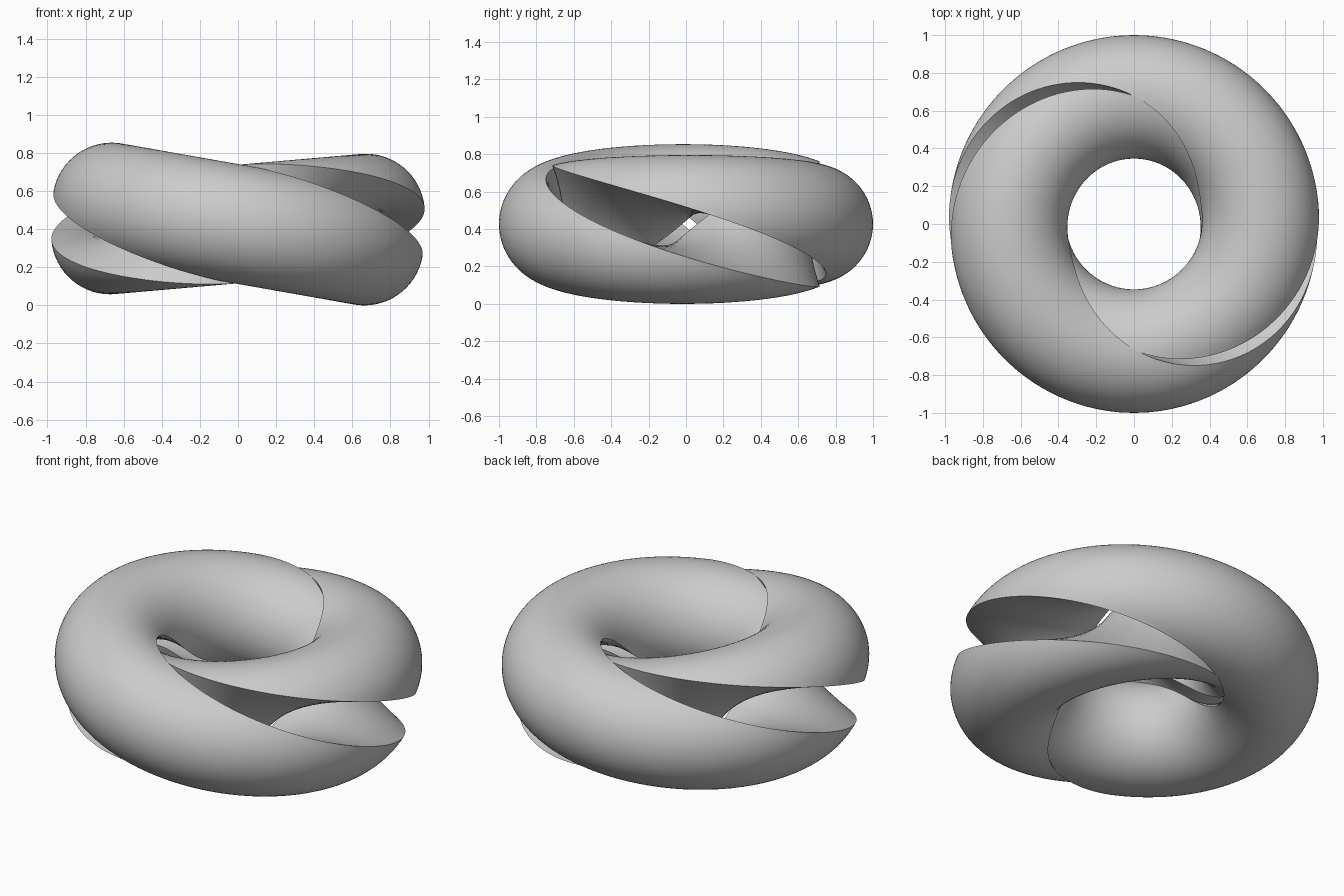
import bpy, math
from mathutils import Matrix, Vector

if "Cube" in bpy.data.objects:
    bpy.data.objects.remove(bpy.data.objects["Cube"])

RING, TUBE = 0.673, 0.310      # core radius and tube radius
TURNS, ARC, CHORD = 144, 32, 10
MID_Z = TUBE + RING * math.sin(math.radians(10))

grey = bpy.data.materials.new("plain grey")
grey.diffuse_color = (0.6, 0.6, 0.6, 1)
grey.use_nodes = True
grey.node_tree.nodes["Principled BSDF"].inputs["Base Color"].default_value = grey.diffuse_color

# half-disc profile: a half circle closed by a straight chord
profile = [(TUBE * math.cos(math.pi * (i / ARC - 0.5)),
            TUBE * math.sin(math.pi * (i / ARC - 0.5))) for i in range(ARC + 1)]
profile += [(0.0, TUBE * (1 - 2 * i / CHORD)) for i in range(1, CHORD)]


def linked_half(name, phase, tilt, shift):
    """Half-disc swept round the ring while it makes one full twist."""
    n = len(profile)
    place = (Matrix.Translation((0, shift, MID_Z))
             @ Matrix.Rotation(math.radians(tilt), 4, 'Y'))
    verts, faces = [], []
    for j in range(TURNS):
        phi = 2 * math.pi * j / TURNS
        psi = phase - phi
        c, s = math.cos(psi), math.sin(psi)
        for u, v in profile:
            rad = RING + u * c - v * s
            verts.append(place @ Vector((rad * math.cos(phi), rad * math.sin(phi),
                                         u * s + v * c)))
        k = (j + 1) % TURNS
        for i in range(n):
            m = (i + 1) % n
            faces.append((j * n + i, k * n + i, k * n + m, j * n + m))
    mesh = bpy.data.meshes.new(name)
    mesh.from_pydata(verts, [], faces)
    mesh.materials.append(grey)
    obj = bpy.data.objects.new(name, mesh)
    bpy.context.collection.objects.link(obj)
    # smooth tube, crisp cut edges
    bpy.ops.object.select_all(action='DESELECT')
    obj.select_set(True)
    bpy.context.view_layer.objects.active = obj
    bpy.ops.object.mode_set(mode='EDIT')
    bpy.ops.mesh.select_all(action='SELECT')
    bpy.ops.mesh.normals_make_consistent(inside=False)
    bpy.ops.object.mode_set(mode='OBJECT')
    bpy.ops.object.shade_smooth_by_angle(angle=math.radians(35))


# two interlocked halves, tilted and slid slightly apart
linked_half("front_ring_half", -math.pi / 2, 10, -0.017)
linked_half("back_ring_half", math.pi / 2, -5, 0.017)
